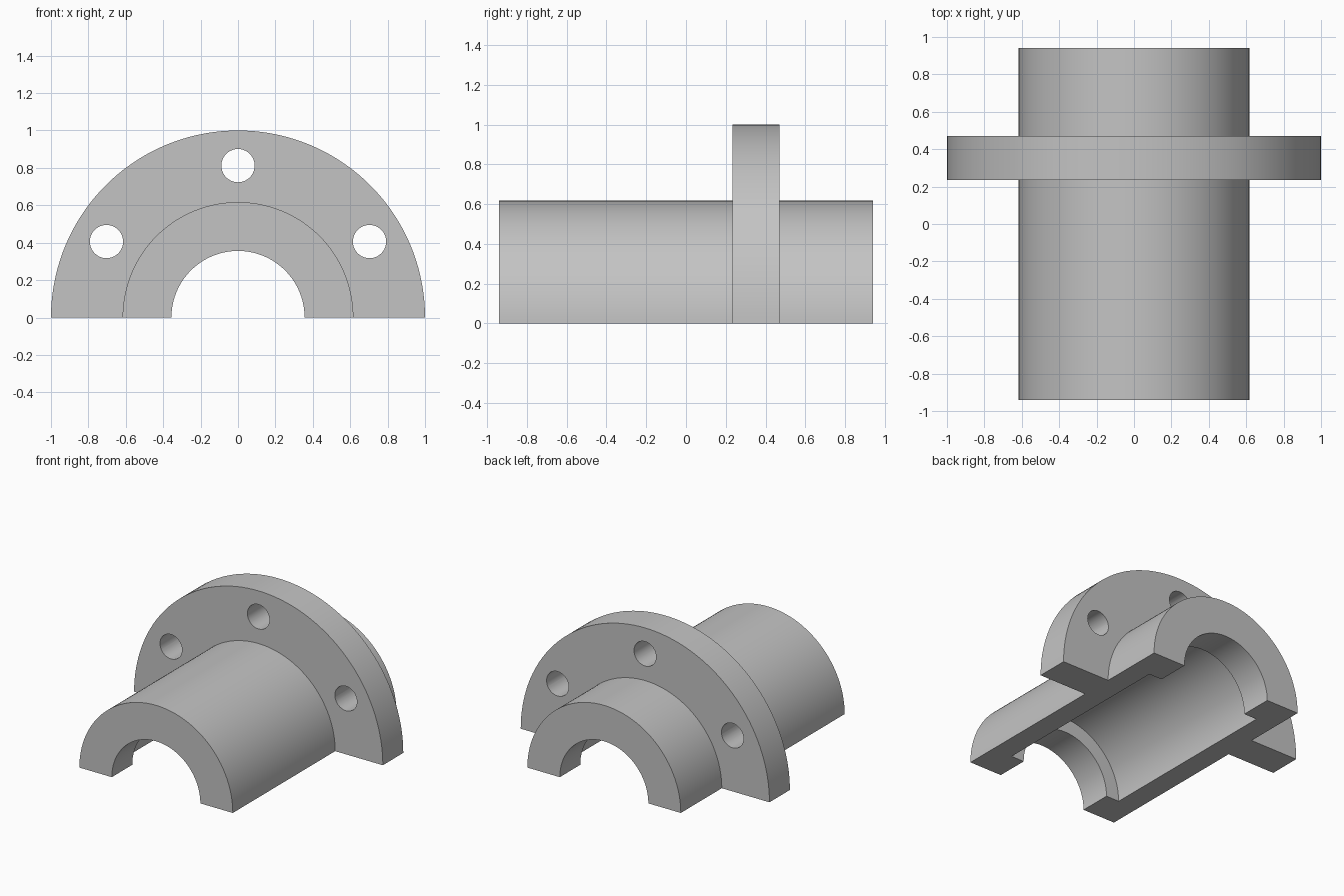
import bpy, bmesh, math
from mathutils import Matrix, Vector

cube = bpy.data.objects.get("Cube")
if cube:
    bpy.data.objects.remove(cube, do_unlink=True)

# Main dimensions
HALF_LENGTH = 0.941
BORE, CHAMBER, SLEEVE, FLANGE = 0.356, 0.46, 0.617, 1.0
LIP = 0.235
FLANGE_FRONT, FLANGE_BACK = 0.235, 0.47
BOLT_CIRCLE, BOLT_RADIUS = 0.812, 0.089
SEGMENTS = 72

metal = bpy.data.materials.new("plain grey metal")
metal.use_nodes = True
grey = (0.55, 0.55, 0.55, 1)
metal.diffuse_color = grey
metal.node_tree.nodes["Principled BSDF"].inputs["Base Color"].default_value = grey


def add_object(name, bm):
    bmesh.ops.recalc_face_normals(bm, faces=bm.faces)
    mesh = bpy.data.meshes.new(name)
    bm.to_mesh(mesh)
    bm.free()
    mesh.materials.append(metal)
    obj = bpy.data.objects.new(name, mesh)
    bpy.context.collection.objects.link(obj)
    return obj


def half_lathe(name, profile):
    """Sweep a closed (radius, y) section half a turn over the y axis."""
    bm = bmesh.new()
    rings = []
    for i in range(SEGMENTS + 1):
        a = math.pi * i / SEGMENTS
        rings.append([bm.verts.new((r * math.cos(a), y, r * math.sin(a)))
                      for r, y in profile])
    n = len(profile)
    for a, b in zip(rings, rings[1:]):
        for j in range(n):
            k = (j + 1) % n
            bm.faces.new((a[j], a[k], b[k], b[j]))
    bm.faces.new(rings[0])
    bm.faces.new(rings[-1])
    return add_object(name, bm)


# Split sleeve with its flange and a wider chamber between two end lips
section = [
    (BORE, -HALF_LENGTH), (SLEEVE, -HALF_LENGTH),
    (SLEEVE, FLANGE_FRONT), (FLANGE, FLANGE_FRONT),
    (FLANGE, FLANGE_BACK), (SLEEVE, FLANGE_BACK),
    (SLEEVE, HALF_LENGTH), (BORE, HALF_LENGTH),
    (BORE, HALF_LENGTH - LIP), (CHAMBER, HALF_LENGTH - LIP),
    (CHAMBER, LIP - HALF_LENGTH), (BORE, LIP - HALF_LENGTH),
]
housing = half_lathe("flanged_half_sleeve", section)

# Three bolt holes through the flange
bm = bmesh.new()
middle = (FLANGE_FRONT + FLANGE_BACK) / 2
for degrees in (30, 90, 150):
    a = math.radians(degrees)
    centre = Vector((BOLT_CIRCLE * math.cos(a), middle, BOLT_CIRCLE * math.sin(a)))
    bmesh.ops.create_cone(
        bm, cap_ends=True, segments=40, radius1=BOLT_RADIUS, radius2=BOLT_RADIUS,
        depth=0.4, matrix=Matrix.Translation(centre) @ Matrix.Rotation(math.pi / 2, 4, 'X'))
cutter = add_object("bolt_hole_cutter", bm)
cutter.hide_render = True

cut = housing.modifiers.new("bolt holes", 'BOOLEAN')
cut.operation = 'DIFFERENCE'
cut.solver = 'EXACT'
cut.object = cutter

bpy.ops.object.select_all(action='DESELECT')
housing.select_set(True)
bpy.context.view_layer.objects.active = housing
bpy.ops.object.modifier_apply(modifier=cut.name)
bpy.data.objects.remove(cutter, do_unlink=True)

# Smooth round walls, sharp rims
bpy.ops.object.shade_smooth_by_angle(angle=math.radians(30))
